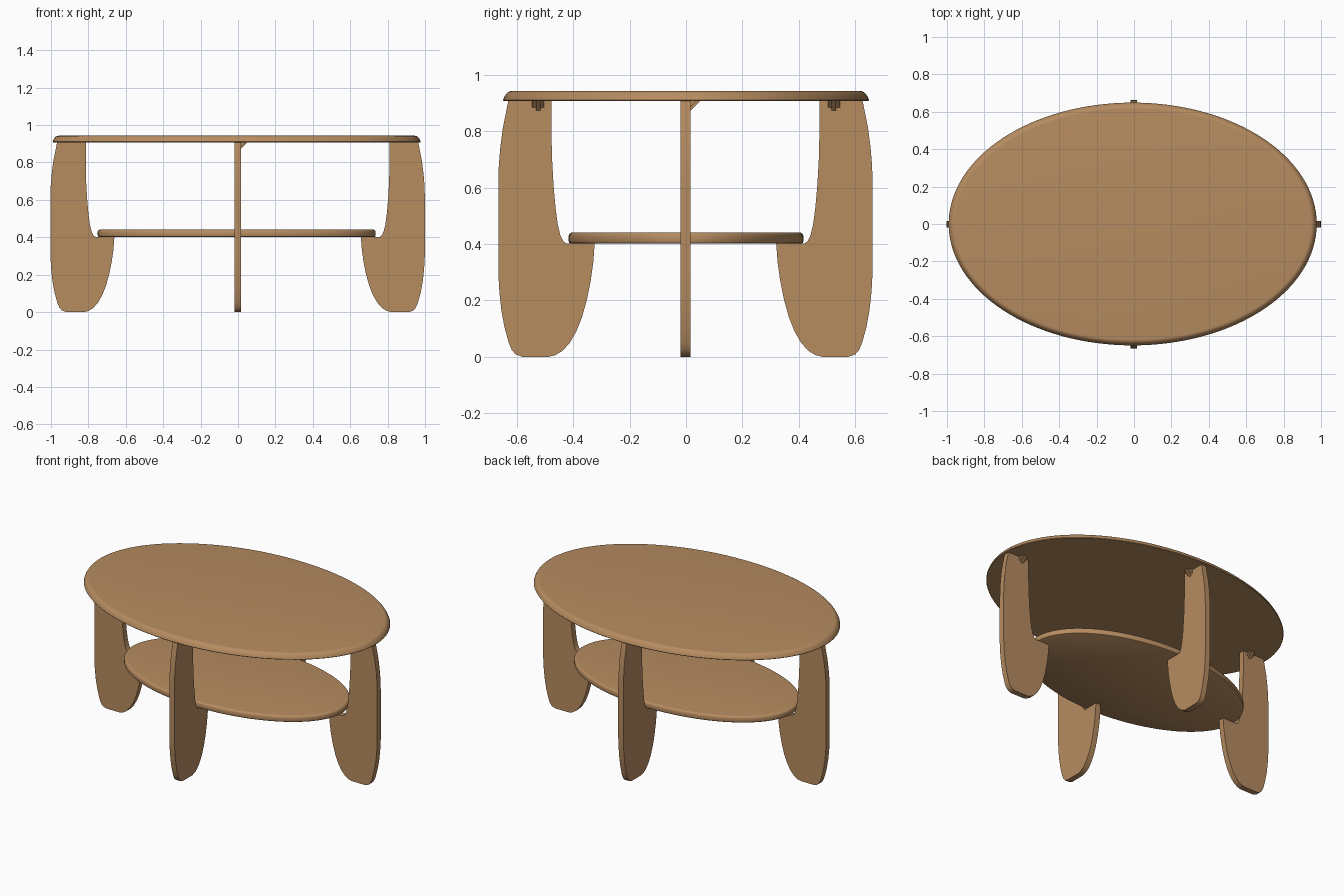
import bpy, math
from mathutils import Matrix, Vector

if "Cube" in bpy.data.objects:
    bpy.data.objects.remove(bpy.data.objects["Cube"])

wood = bpy.data.materials.new("warm wood")
wood.diffuse_color = (0.47, 0.262, 0.118, 1)
wood.use_nodes = True
wood.node_tree.nodes["Principled BSDF"].inputs["Base Color"].default_value = wood.diffuse_color


def make(name, verts, faces, smooth=True):
    me = bpy.data.meshes.new(name)
    me.from_pydata([tuple(v) for v in verts], [], faces)
    me.materials.append(wood)
    if smooth:
        me.shade_smooth()
        me.set_sharp_from_angle(angle=math.radians(35))
    ob = bpy.data.objects.new(name, me)
    bpy.context.collection.objects.link(ob)
    return ob


def oval_board(name, cx, a, b, rim, n=128):
    """Elliptical board; rim lists (inset, z) from bottom to top."""
    verts = [(cx + (a - i) * math.cos(2 * math.pi * k / n),
              (b - i) * math.sin(2 * math.pi * k / n), z)
             for i, z in rim for k in range(n)]
    faces = [(r * n + k, r * n + (k + 1) % n, (r + 1) * n + (k + 1) % n, (r + 1) * n + k)
             for r in range(len(rim) - 1) for k in range(n)]
    top = (len(rim) - 1) * n
    faces += [tuple(reversed(range(n))), tuple(range(top, top + n))]
    return make(name, verts, faces)


def slab(name, profile, half, mat, smooth=True):
    """Extrude a counter-clockwise (x, z) profile along y, then place it."""
    n = len(profile)
    verts = [mat @ Vector((x, y, z)) for y in (-half, half) for x, z in profile]
    faces = [tuple(range(n)), tuple(reversed(range(n, 2 * n)))]
    faces += [(k, k + n, (k + 1) % n + n, (k + 1) % n) for k in range(n)]
    return make(name, verts, faces, smooth)


# table top with rounded upper edge, and lower shelf
oval_board("table_top", -0.007, 0.984, 0.649,
           [(0.002, 0.908), (0, 0.911), (0.004, 0.921), (0.010, 0.931),
            (0.017, 0.938), (0.024, 0.942), (0.032, 0.943)])
oval_board("shelf", -0.007, 0.743, 0.416,
           [(0.007, 0.401), (0.002, 0.404), (0, 0.409), (0, 0.430),
            (0.003, 0.436), (0.008, 0.440), (0.015, 0.441)])

# leg outline: (distance inward from the outer edge, height)
outline = [(0.036, 0.91), (0.026, 0.86), (0.016, 0.81), (0.007, 0.74), (0.002, 0.68),
           (0, 0.62), (0, 0.30), (0.004, 0.23), (0.011, 0.165), (0.022, 0.105),
           (0.037, 0.05), (0.048, 0.024), (0.062, 0.008), (0.085, 0), (0.18, 0),
           (0.203, 0.006), (0.228, 0.021), (0.254, 0.05), (0.277, 0.09), (0.297, 0.14),
           (0.315, 0.205), (0.328, 0.27), (0.337, 0.335), (0.342, 0.401),
           (0.242, 0.401), (0.230, 0.411), (0.220, 0.432), (0.211, 0.47), (0.203, 0.53),
           (0.196, 0.61), (0.191, 0.70), (0.189, 0.78), (0.189, 0.91)]

shift = Matrix.Translation((-0.002, -0.002, 0))
names = ["right", "back", "left", "front"]
for k, side in enumerate(names):
    reach = 1.001 if k % 2 == 0 else 0.664
    turn = shift @ Matrix.Rotation(k * math.pi / 2, 4, 'Z')
    prof = [(reach - u, z) for u, z in reversed(outline)]
    slab(side + "_leg", prof, 0.018, turn)

    # small bracket on the +x or +y face of each leg, under the top
    d = (reach - 0.139) * (1 if k < 2 else -1)
    if k % 2 == 0:
        place = Matrix.Translation((d, 0, 0)) @ Matrix.Rotation(math.pi / 2, 4, 'Z')
    else:
        place = Matrix.Translation((0, d, 0))
    tri = lambda w, h: [(0.016, 0.91 - h), (0.016 + w, 0.91), (0.016, 0.91)]
    for part, w, h, half in (("rib", 0.037, 0.037, 0.008), ("wings", 0.025, 0.025, 0.021)):
        # rotated x-leg brackets already point towards +y
        slab(f"{side}_bracket_{part}", tri(w, h), half, place, False)
